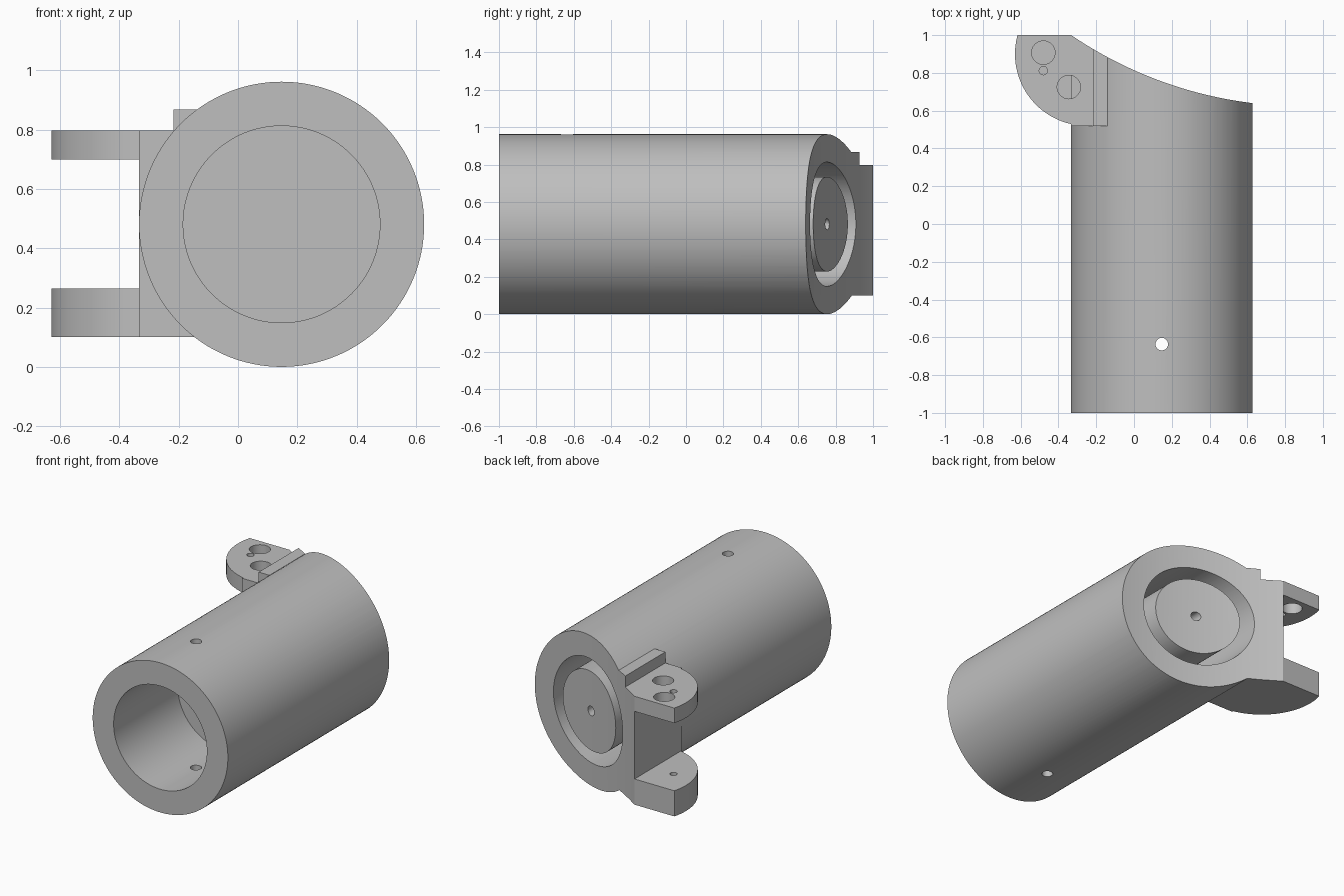
import bpy
import bmesh
import math
from mathutils import Matrix, Vector

cube = bpy.data.objects.get("Cube")
if cube:
    bpy.data.objects.remove(cube, do_unlink=True)

grey = bpy.data.materials.new("plain grey")
grey.use_nodes = True
tone = (0.52, 0.52, 0.52, 1)
grey.diffuse_color = tone
grey.node_tree.nodes["Principled BSDF"].inputs["Base Color"].default_value = tone

AXIS_X, AXIS_Z, RADIUS = 0.147, 0.481, 0.481
BORE, PLUG = 0.332, 0.253
LUG_Y, BLOCK_X = 0.52, -0.334


def finish(name, bm):
    bmesh.ops.recalc_face_normals(bm, faces=bm.faces)
    mesh = bpy.data.meshes.new(name)
    bm.to_mesh(mesh)
    bm.free()
    mesh.materials.append(grey)
    obj = bpy.data.objects.new(name, mesh)
    bpy.context.collection.objects.link(obj)
    return obj


def cylinder(name, radius, start, end, segments=128):
    """Round bar between two points."""
    start, end = Vector(start), Vector(end)
    axis = end - start
    turn = axis.to_track_quat("Z", "Y").to_matrix().to_4x4()
    bm = bmesh.new()
    bmesh.ops.create_cone(bm, cap_ends=True, segments=segments, radius1=radius,
                          radius2=radius, depth=axis.length,
                          matrix=Matrix.Translation((start + end) / 2) @ turn)
    return finish(name, bm)


def along(name, radius, y0, y1):
    """Bar on the tube's own axis."""
    return cylinder(name, radius, (AXIS_X, y0, AXIS_Z), (AXIS_X, y1, AXIS_Z))


def upright(name, radius, x, y, z0, z1, segments=48):
    return cylinder(name, radius, (x, y, z0), (x, y, z1), segments)


def prism(name, outline, z0, z1):
    """Outline in plan, raised from z0 to z1."""
    bm = bmesh.new()
    face = bm.faces.new([bm.verts.new((x, y, z0)) for x, y in outline])
    raised = bmesh.ops.extrude_face_region(bm, geom=[face])["geom"]
    bmesh.ops.translate(bm, vec=(0, 0, z1 - z0),
                        verts=[v for v in raised if isinstance(v, bmesh.types.BMVert)])
    return finish(name, bm)


def box(name, x0, x1, y0, y1, z0, z1):
    return prism(name, [(x0, y0), (x1, y0), (x1, y1), (x0, y1)], z0, z1)


def combine(body, tool, operation):
    mod = body.modifiers.new(operation, "BOOLEAN")
    mod.operation = operation
    mod.solver = "EXACT"
    mod.object = tool
    bpy.context.view_layer.objects.active = body
    bpy.ops.object.modifier_apply(modifier=mod.name)
    bpy.data.objects.remove(tool, do_unlink=True)


# Tube with the mounting block, raised rib and two rounded lugs
body = along("clamp_tube", RADIUS, -1, 1.2)
combine(body, box("mount_block", BLOCK_X, -0.14, LUG_Y, 1.0, 0.10, 0.797), "UNION")
combine(body, box("rib", -0.217, -0.14, LUG_Y, 0.99, 0.5, 0.868), "UNION")

arc_x, arc_y, arc_r = -0.25, 0.90, 0.38
first = math.pi - math.asin((1 - arc_y) / arc_r)
last = 1.5 * math.pi
steps = 40
outline = [(arc_x + arc_r * math.cos(a), arc_y + arc_r * math.sin(a))
           for a in (first + (last - first) * i / steps for i in range(steps + 1))]
outline += [(-0.2, LUG_Y), (-0.2, 1.0)]
for name, low, high in (("lower_lug", 0.10, 0.265), ("upper_lug", 0.70, 0.797)):
    combine(body, prism(name, outline, low, high), "UNION")

# Rear recess with a round plug standing in it
combine(body, along("recess", BORE, -0.2, 1.5), "DIFFERENCE")
combine(body, along("plug", PLUG, -0.25, 1.1), "UNION")

# Concave saddle across the rear end
combine(body, upright("saddle", 2.176, 0.89, 2.80, -0.5, 1.5, 512), "DIFFERENCE")

# Front bore and centre hole of the plug
combine(body, along("front_bore", BORE, -1.3, -0.35), "DIFFERENCE")
combine(body, along("plug_hole", 0.03, 0.4, 1.3), "DIFFERENCE")

# Cross pin hole, and holes in the lugs
combine(body, upright("pin_hole", 0.033, AXIS_X, -0.636, -0.3, 1.3), "DIFFERENCE")
for radius, x, y in ((0.062, -0.48, 0.907), (0.062, -0.345, 0.725), (0.022, -0.48, 0.812)):
    combine(body, upright("lug_hole", radius, x, y, 0.69, 0.9), "DIFFERENCE")
combine(body, upright("lower_lug_hole", 0.022, -0.48, 0.812, 0.15, 0.4), "DIFFERENCE")

# Smooth round walls, crisp edges
bpy.ops.object.select_all(action="DESELECT")
body.select_set(True)
bpy.context.view_layer.objects.active = body
bpy.ops.object.shade_smooth_by_angle(angle=math.radians(25))
